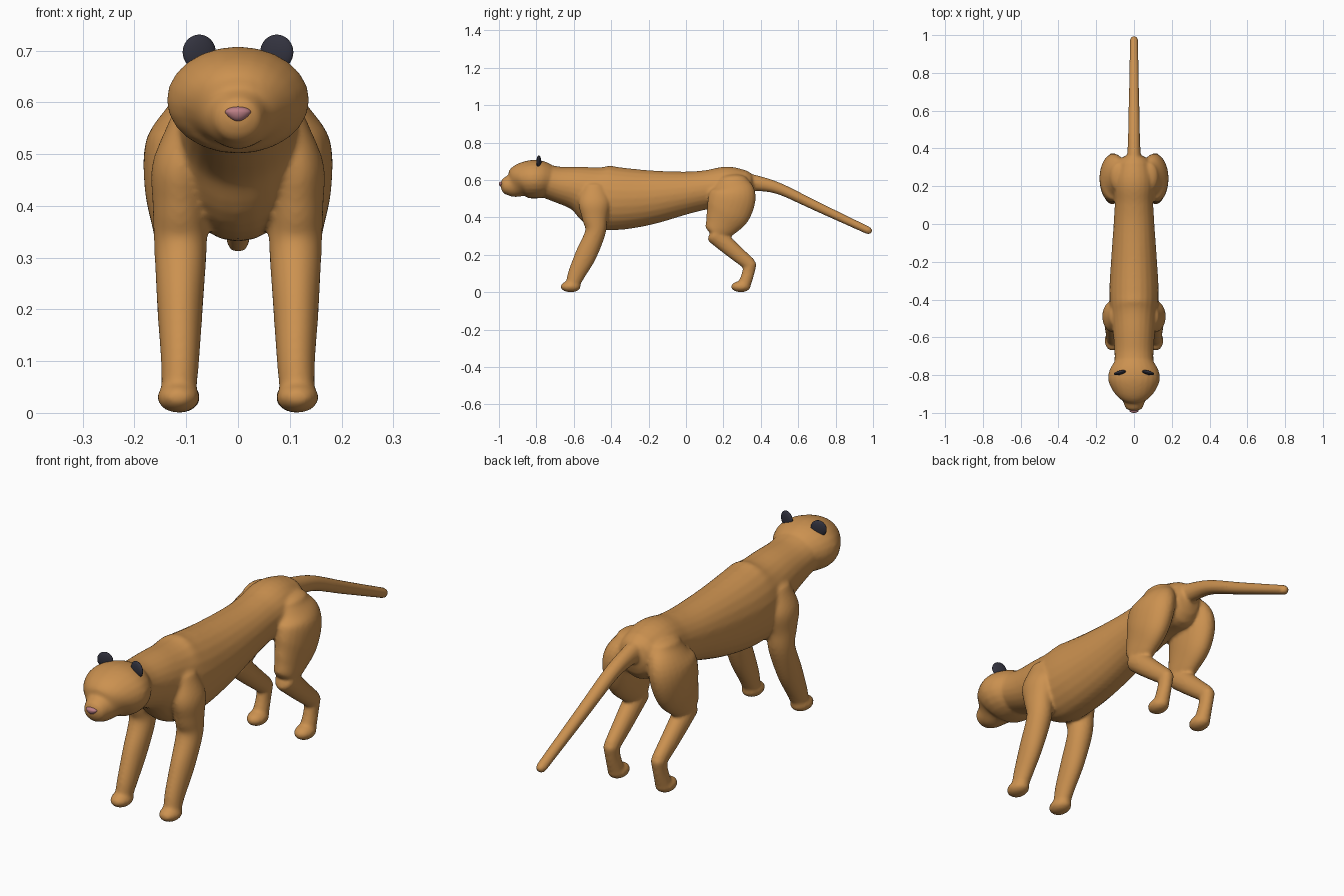
import bpy, bmesh, math
from mathutils import Vector, Matrix

if "Cube" in bpy.data.objects:
    bpy.data.objects.remove(bpy.data.objects["Cube"])


def material(name, rgb):
    m = bpy.data.materials.new(name)
    m.diffuse_color = (*rgb, 1)
    m.use_nodes = True
    m.node_tree.nodes["Principled BSDF"].inputs["Base Color"].default_value = m.diffuse_color
    return m


FUR = material("tawny fur", (0.60, 0.285, 0.08))
DARK = material("dark ear", (0.032, 0.032, 0.048))
PINK = material("pink nose", (0.50, 0.21, 0.235))


def spline(stations, steps=5):
    """Catmull-Rom interpolation through (x, y, z, side radius, other radius)."""
    s = [Vector(p) for p in stations]
    s = [s[0] * 2 - s[1]] + s + [s[-1] * 2 - s[-2]]
    out = []
    for i in range(1, len(s) - 2):
        a, b, c, d = s[i - 1:i + 3]
        for k in range(steps):
            t = k / steps
            out.append(0.5 * (2 * b + (c - a) * t + (2 * a - 5 * b + 4 * c - d) * t * t
                              + (3 * b - a - 3 * c + d) * t ** 3))
    return out + [s[-2]]


def loft(bm, stations, mirror=False, caps=(0.6, 0.6), sides=24):
    """Closed tube with elliptical rings across the path and rounded ends."""
    for sign in ((1, -1) if mirror else (1,)):
        pts = [Vector((p[0] * sign, *p[1:])) for p in spline(stations)]
        rings = []
        for i, p in enumerate(pts):
            tan = (pts[min(i + 1, len(pts) - 1)] - pts[max(i - 1, 0)])
            tan = Vector((0, tan[1], tan[2])).normalized()
            rings.append((Vector(p[:3]), tan, p[3], p[4]))

        def cap(ring, way, amount):
            c, t, a, b = ring
            return [(c + t * way * amount * min(a, b) * math.sin(u), t,
                     a * math.cos(u), b * math.cos(u)) for u in (0.5, 1.0, 1.4)]
        rings = cap(rings[0], -1, caps[0])[::-1] + rings + cap(rings[-1], 1, caps[1])
        loops = []
        for c, t, a, b in rings:
            side = Vector((1, 0, 0))
            up = t.cross(side)
            loops.append([bm.verts.new(c + side * a * math.cos(k * math.tau / sides)
                                       + up * b * math.sin(k * math.tau / sides))
                          for k in range(sides)])
        for l, m in zip(loops, loops[1:]):
            for k in range(sides):
                n = (k + 1) % sides
                bm.faces.new((l[k], l[n], m[n], m[k]))
        bm.faces.new(loops[0][::-1])
        bm.faces.new(loops[-1])


def ball(bm, center, radii, turn=0):
    mat = (Matrix.Translation(center) @ Matrix.Rotation(turn, 4, 'Z')
           @ Matrix.Diagonal((*radii, 1)))
    return bmesh.ops.create_uvsphere(bm, u_segments=28, v_segments=18, radius=1,
                                     matrix=mat)["verts"]


def finish(bm, name, mat):
    bmesh.ops.recalc_face_normals(bm, faces=bm.faces)
    for f in bm.faces:
        f.smooth = True
    me = bpy.data.meshes.new(name)
    bm.to_mesh(me)
    bm.free()
    me.materials.append(mat)
    ob = bpy.data.objects.new(name, me)
    bpy.context.collection.objects.link(ob)
    return ob


bm = bmesh.new()

# Torso from neck to rump
loft(bm, [(0, -0.76, 0.598, 0.105, 0.088), (0, -0.68, 0.576, 0.103, 0.097),
          (0, -0.57, 0.553, 0.112, 0.122), (0, -0.46, 0.512, 0.127, 0.17),
          (0, -0.36, 0.501, 0.131, 0.168), (0, -0.2, 0.507, 0.122, 0.147),
          (0, 0, 0.532, 0.108, 0.114), (0, 0.12, 0.55, 0.102, 0.104),
          (0, 0.22, 0.564, 0.108, 0.108), (0, 0.31, 0.552, 0.095, 0.1)])

# Skull and muzzle
loft(bm, [(0, -0.735, 0.6, 0.108, 0.088), (0, -0.775, 0.603, 0.13, 0.1),
          (0, -0.825, 0.604, 0.137, 0.103), (0, -0.88, 0.596, 0.113, 0.092),
          (0, -0.925, 0.574, 0.067, 0.068), (0, -0.962, 0.568, 0.05, 0.048)],
     caps=(0.4, 0.6))

# Tail
loft(bm, [(0, 0.28, 0.6, 0.045, 0.045), (0, 0.37, 0.585, 0.036, 0.042),
          (0, 0.5, 0.553, 0.031, 0.031), (0, 0.7, 0.459, 0.027, 0.026),
          (0, 0.975, 0.33, 0.022, 0.021)], caps=(0.6, 1))

# Front legs with paws
loft(bm, [(0.085, -0.49, 0.56, 0.05, 0.065), (0.108, -0.49, 0.48, 0.058, 0.085),
          (0.112, -0.487, 0.4, 0.053, 0.069), (0.111, -0.485, 0.32, 0.051, 0.055),
          (0.112, -0.535, 0.2, 0.044, 0.057), (0.112, -0.584, 0.1, 0.037, 0.047),
          (0.114, -0.605, 0.045, 0.034, 0.038)], mirror=True)

# Hind legs: thigh, shin, lower leg
loft(bm, [(0.08, 0.25, 0.6, 0.05, 0.08), (0.107, 0.252, 0.53, 0.07, 0.122),
          (0.115, 0.228, 0.44, 0.066, 0.122), (0.115, 0.19, 0.37, 0.052, 0.095),
          (0.115, 0.158, 0.325, 0.043, 0.066)], mirror=True)
loft(bm, [(0.115, 0.155, 0.308, 0.043, 0.05), (0.114, 0.25, 0.225, 0.037, 0.043),
          (0.112, 0.34, 0.15, 0.03, 0.036)], mirror=True)
loft(bm, [(0.112, 0.344, 0.155, 0.03, 0.034), (0.112, 0.332, 0.1, 0.028, 0.033),
          (0.112, 0.312, 0.04, 0.032, 0.034)], mirror=True)

# Paws
for s in (-1, 1):
    ball(bm, (s * 0.115, -0.617, 0.03), (0.041, 0.054, 0.03))
    ball(bm, (s * 0.112, 0.293, 0.03), (0.039, 0.052, 0.03))

# Fuse everything into one soft skin
body = finish(bm, "body", FUR)
fuse = body.modifiers.new("fuse", 'REMESH')
fuse.mode = 'VOXEL'
fuse.voxel_size = 0.007
fuse.use_smooth_shade = True
soft = body.modifiers.new("soften", 'SMOOTH')
soft.factor = 0.5
soft.iterations = 8

# Ears
for s, side in ((-1, "right"), (1, "left")):
    bm = bmesh.new()
    ball(bm, (s * 0.075, -0.787, 0.697), (0.033, 0.011, 0.034), -s * 0.25)
    finish(bm, side + "_ear", DARK)

# Nose: flat on top, narrowing downwards
bm = bmesh.new()
for v in ball(bm, (0, -0.985, 0.581), (0.025, 0.015, 0.018)):
    h = v.co.z - 0.581
    if h > 0:
        v.co.z = 0.581 + h * 0.6
    else:
        v.co.x *= 1 + h * 18
finish(bm, "nose", PINK)
